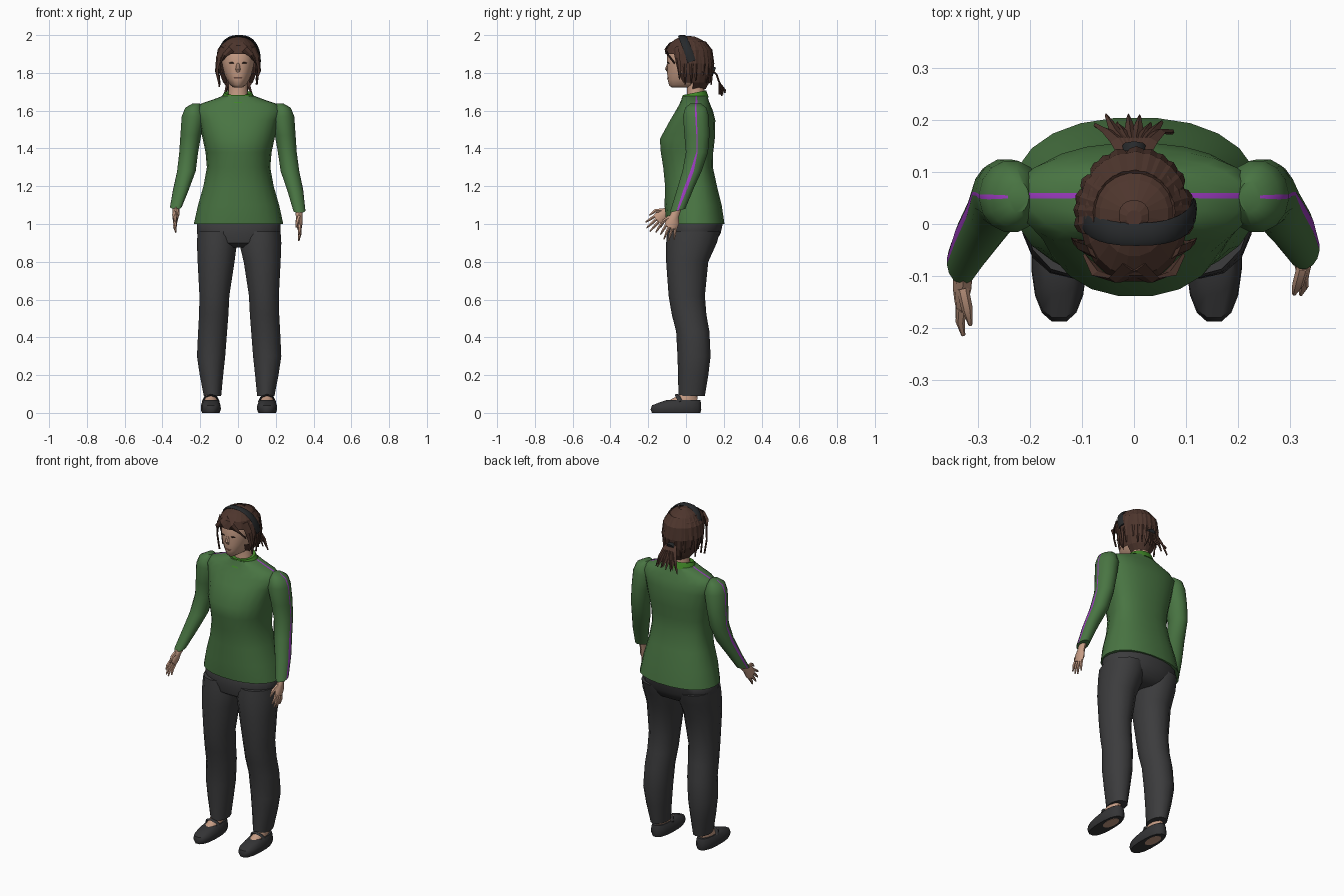
import bpy, bmesh, math, random
from mathutils import Vector as V

random.seed(4)


def mat(name, r, g, b):
    m = bpy.data.materials.new(name)
    m.diffuse_color = (r, g, b, 1)
    return m


SKIN = mat("skin", .56, .33, .23)
HAIR = mat("brown hair", .075, .036, .026)
GREEN = mat("green knit", .066, .176, .055)
COLLAR = mat("collar green", .05, .24, .02)
PURPLE = mat("purple stripe", .33, .045, .52)
GREY = mat("charcoal cloth", .045, .045, .047)
SHOE = mat("shoe grey", .035, .035, .037)
BAND = mat("headband black", .02, .022, .024)
DARK = mat("eye brown", .04, .02, .015)


def loft(name, rings, mats, rule=None, smooth=True, caps=True):
    """Skin a list of rings; rule(ring, column, centre) gives a material index, None drops the face."""
    bm = bmesh.new()
    vs = [[bm.verts.new(p) for p in r] for r in rings]
    n = len(rings[0])
    for i in range(len(vs) - 1):
        for j in range(n):
            k = (j + 1) % n
            q = (vs[i][j], vs[i][k], vs[i + 1][k], vs[i + 1][j])
            m = rule(i, j, sum((v.co for v in q), V()) / 4) if rule else 0
            if m is not None:
                bm.faces.new(q).material_index = m
    if caps:
        bm.faces.new(vs[0])
        bm.faces.new(vs[-1])
    bmesh.ops.recalc_face_normals(bm, faces=bm.faces)
    me = bpy.data.meshes.new(name)
    bm.to_mesh(me)
    bm.free()
    for m in mats:
        me.materials.append(m)
    if smooth:
        me.shade_smooth()
        me.set_sharp_from_angle(angle=math.radians(45))
    ob = bpy.data.objects.new(name, me)
    bpy.context.collection.objects.link(ob)
    return ob


def ring(z, x0, x1, yf, yb, n=12, p=2.0, da=None, cy=None, tilt=0):
    """Horizontal superellipse ring; da is the half angle of the narrow side column."""
    da = da or math.pi / n
    h = n // 2
    half = [da + (math.pi - 2 * da) * k / (h - 1) for k in range(h)]
    cx, hx = (x0 + x1) / 2, (x1 - x0) / 2
    cy = (yf + yb) / 2 if cy is None else cy
    out = []
    for a in half + [t + math.pi for t in half]:
        c, s = math.cos(a), math.sin(a)
        y = math.copysign(abs(s) ** (2 / p), s) * (yb - cy if s > 0 else cy - yf)
        out.append(V((cx + hx * math.copysign(abs(c) ** (2 / p), c), cy + y, z + tilt * y)))
    return out


def tube(name, pts, sizes, m, ref=(1, 0, 0), n=6, smooth=True):
    """Tapered tube along a path; sizes are half widths along ref and across it."""
    pts = [V(p) for p in pts]
    rings = []
    for i, p in enumerate(pts):
        t = (pts[min(i + 1, len(pts) - 1)] - pts[max(i - 1, 0)]).normalized()
        u = V(ref)
        u = (u - t * u.dot(t)).normalized()
        w = t.cross(u)
        a, b = sizes[i]
        rings.append([p + u * a * math.cos(k * math.tau / n) + w * b * math.sin(k * math.tau / n)
                      for k in range(n)])
    return loft(name, rings, [m], smooth=smooth)


# Sweater body with a narrow purple column over the shoulders
body = [(1.0, .237, -.105, .205), (1.1, .215, -.115, .19), (1.2, .186, -.112, .165),
        (1.3, .168, -.122, .143), (1.38, .175, -.135, .145), (1.45, .19, -.14, .153),
        (1.55, .212, -.085, .156), (1.6, .232, -.055, .143), (1.635, .205, -.035, .128),
        (1.657, .14, -.026, .12), (1.678, .085, -.02, .114)]
loft("sweater_body", [ring(z, .003 - w, .003 + w, f, b, 24, 2.25, .05, .055) for z, w, f, b in body],
     [GREEN, PURPLE], lambda i, j, c: int(j in (11, 23) and c.z > 1.6))
loft("sweater_collar", [ring(z, -w, w, f, b, 16, tilt=.2) for z, w, f, b in
                        [(1.655, .092, -.035, .122), (1.672, .088, -.024, .116), (1.695, .074, -.018, .108),
                         (1.69, .06, -.005, .095)]], [COLLAR])

# Sleeves: z, centre x, half width, y centre, half depth, stripe angle
upper = [(1.637, .222, .02, .052, .03, .1), (1.615, .235, .045, .052, .058, .08),
         (1.57, .236, .062, .053, .07, .06), (1.47, .25, .055, .058, .068, .05),
         (1.38, .261, .05, .058, .06, .06)]
lower = {1: [(1.28, .275, .05, .032, .052, .18), (1.18, .303, .043, -.005, .048, .22),
             (1.07, .325, .032, -.045, .042, .12)],
         -1: [(1.28, .273, .05, .022, .052, .18), (1.18, .303, .042, -.025, .048, .22),
              (1.09, .329, .031, -.072, .044, .12)]}
# Hands: wrist start and fingertip
hands = {1: ((.323, -.046, 1.085), (.327, -.105, .915)), -1: ((-.327, -.068, 1.1), (-.335, -.2, .97))}
for s, side in ((1, "right"), (-1, "left")):
    col = 15 if s > 0 else 7
    rings = [ring(z, s * x - w, s * x + w, y - d, y + d, 16, 2, da, tilt=.25 if z < 1.2 else 0)
             for z, x, w, y, d, da in upper + lower[s]]
    loft(side + "_sleeve", rings, [GREEN, PURPLE], lambda i, j, c: int(j == col))
    a, b = (V(p) for p in hands[s])
    d = (b - a).normalized()
    L = (b - a).length
    across = V((1, 0, 0)).cross(d).normalized()
    if across.y > 0:
        across = -across
    tube(side + "_palm", [a, a + d * L * .25, a + d * L * .42, a + d * L * .62],
         [(.02, .022), (.018, .023), (.018, .036), (.013, .034)], SKIN, n=8)
    for k in range(4):
        o = across * (k - 1.5) * .017
        r = a + d * L * .58 + o
        t = a + d * L * (.9 + .1 * (k in (1, 2))) + o * 1.5 + V((-s * .006, 0, 0))
        tube(f"{side}_finger_{k + 1}", [r, (r + t) / 2 + V((s * .004, 0, 0)), t],
             [(.01, .009), (.009, .008), (.004, .004)], SKIN)
    r = a + d * L * .32 + across * .02
    tube(side + "_thumb", [r, r + d * .03 + across * .025 + V((-s * .01, 0, 0)),
                           r + d * .068 + across * .03 + V((-s * .018, 0, 0))],
         [(.012, .012), (.011, .01), (.004, .004)], SKIN)

# Trousers: hips and two legs
loft("trouser_hips", [ring(z, .004 - w, .004 + w, f, b, 20, 2.2, cy=.04) for z, w, f, b in
                      [(1.05, .19, -.08, .15), (1.0, .223, -.095, .196), (.95, .223, -.1, .185),
                       (.9, .2, -.09, .155), (.875, .13, -.05, .11)]], [GREY])
leg = [(.96, .01, .222, -.1, .18), (.9, .003, .226, -.105, .163), (.8, .022, .222, -.105, .118),
       (.62, .05, .212, -.092, .1), (.52, .055, .214, -.075, .108), (.43, .062, .219, -.052, .124),
       (.3, .072, .225, -.045, .13), (.2, .083, .21, -.042, .118), (.09, .094, .188, -.04, .1)]
shoe = [(0, .047, -.182, .078), (.018, .054, -.19, .083), (.04, .053, -.182, .082),
        (.058, .046, -.135, .08), (.068, .04, -.105, .077)]
foot = [(.055, .036, -.115, .062), (.075, .034, -.075, .062), (.1, .031, -.03, .064), (.15, .034, -.015, .07)]
for s, side in ((1, "right"), (-1, "left")):
    dx = .006
    loft(side + "_trouser_leg", [ring(z, *sorted((s * i + dx * (z < .9), s * o + dx)), f, b, 14, 2.1)
                                 for z, i, o, f, b in leg], [GREY])
    cx = s * .149 + .005
    loft(side + "_shoe", [ring(z, cx - w, cx + w, f, b, 16, 2.4) for z, w, f, b in shoe], [SHOE])
    loft(side + "_foot", [ring(z, cx - w, cx + w, f, b, 12) for z, w, f, b in foot], [SKIN])
    # Ankle strap over the instep and bare patch under the shoe
    tube(side + "_shoe_strap", [(cx - .043, -.03, .06), (cx - .03, -.042, .085), (cx, -.048, .095),
                                (cx + .03, -.042, .085), (cx + .043, -.03, .06)],
         [(.012, .005)] * 5, SHOE, ref=(0, 1, 0))
    loft(side + "_sole_patch", [ring(z, cx - .03, cx + .03, -.07, .05) for z in (-.001, .003)], [SKIN])

# Head and neck
loft("neck", [ring(z, -w, w, f, b, 12) for z, w, f, b in
              [(1.64, .062, -.005, .1), (1.7, .052, .005, .1), (1.77, .05, 0, .1)]], [SKIN])
skull = [(1.722, .022, -.075, .0), (1.735, .042, -.09, .06), (1.765, .06, -.097, .09), (1.8, .074, -.1, .1),
         (1.84, .084, -.099, .11), (1.89, .088, -.1, .118), (1.94, .078, -.082, .1), (1.97, .04, -.04, .06)]
loft("head", [ring(z, -w, w, f, b, 18, 2.15, cy=.01) for z, w, f, b in skull], [SKIN])
tube("nose", [(0, -.094, 1.855), (0, -.104, 1.82), (0, -.095, 1.803)],
     [(.006, .004), (.013, .008), (.009, .004)], SKIN)
tube("mouth", [(-.02, -.094, 1.772), (0, -.098, 1.772), (.02, -.094, 1.772)],
     [(.003, .002)] * 3, mat("lip pink", .4, .17, .13), ref=(0, 0, 1))
for s, side in ((1, "right"), (-1, "left")):
    tube(side + "_eye", [(s * .022, -.099, 1.853), (s * .034, -.096, 1.854), (s * .046, -.09, 1.852)],
         [(.002, .002), (.005, .003), (.002, .002)], DARK, ref=(0, 0, 1))

# Hair cap, open at the face
cap = [(1.715, .05, -.02, .105), (1.75, .08, -.03, .125), (1.8, .099, -.07, .138), (1.85, .105, -.1, .143),
       (1.9, .105, -.112, .138), (1.945, .094, -.1, .118), (1.975, .066, -.062, .085), (1.993, .028, -.025, .045)]
loft("hair_cap", [ring(z, -w, w, f, b, 20, 2.1, cy=.02) for z, w, f, b in cap], [HAIR],
     lambda i, j, c: None if c.z < 1.9 and c.y < -.028 or c.z < 1.735 and c.y < .05 else 0,
     smooth=False, caps=False)
loft("hair_crown", [ring(z, -w, w, -w * .9 + .01, w * 1.1 + .01, 12) for z, w in ((1.985, .035), (1.996, .015))],
     [HAIR], smooth=False)


def lock(name, pts, w):
    k = len(pts) - 1
    tube(name, pts, [(w * (1 - .85 * (i / k) ** 2), .005) for i in range(k + 1)], HAIR,
         ref=(pts[0][1] * -1 + .02, pts[0][0], 0), n=4, smooth=False)


# Overlapping locks round the sides and back
for i in range(15):
    a = math.radians(-10 + 200 * i / 14 + random.uniform(-4, 4))
    c, s = math.cos(a), math.sin(a)
    e = random.uniform(1.73, 1.8)
    lock(f"hair_lock_{i + 1}", [(.075 * c, .02 + .08 * s, 1.965), (.104 * c, .02 + .115 * s, 1.92),
                                (.112 * c, .02 + .125 * s, 1.85), (.1 * c, .02 + .118 * s, e)], .021)
# Fringe swept to each side of the parting and loose strands by the cheeks
for s, e in ((1, 1.765), (-1, 1.725)):
    lock("fringe", [(s * .005, -.085, 1.955), (s * .035, -.108, 1.925), (s * .07, -.095, 1.895),
                    (s * .095, -.06, 1.85)], .022)
    lock("cheek_strand", [(s * .08, -.055, 1.935), (s * .104, -.045, 1.88), (s * .113, -.035, 1.81),
                          (s * .098, -.035, e)], .02)
# Ponytail
tube("hair_tie", [(0, .125, 1.815), (0, .15, 1.805)], [(.024, .024)] * 2, BAND, n=8)
for i in range(8):
    u = (i - 3.5) / 3.5
    lock(f"ponytail_{i + 1}", [(.012 * u, .135, 1.82), (.03 * u, .162, 1.79), (.05 * u, .178, 1.745),
                               (.075 * u, .19 + random.uniform(-.02, .022), random.uniform(1.675, 1.71))], .019)

# Headband arching over the head
arc = []
for i in range(17):
    t = math.pi * i / 16
    c, s = math.cos(t), math.sin(t)
    arc.append((.005 + .11 * math.copysign(abs(c) ** .8, c), .03 - .05 * s, 1.86 + .135 * s ** .9))
tube("headband", arc, [(.022, .006)] * 17, BAND, ref=(0, 1, 0), n=8)
